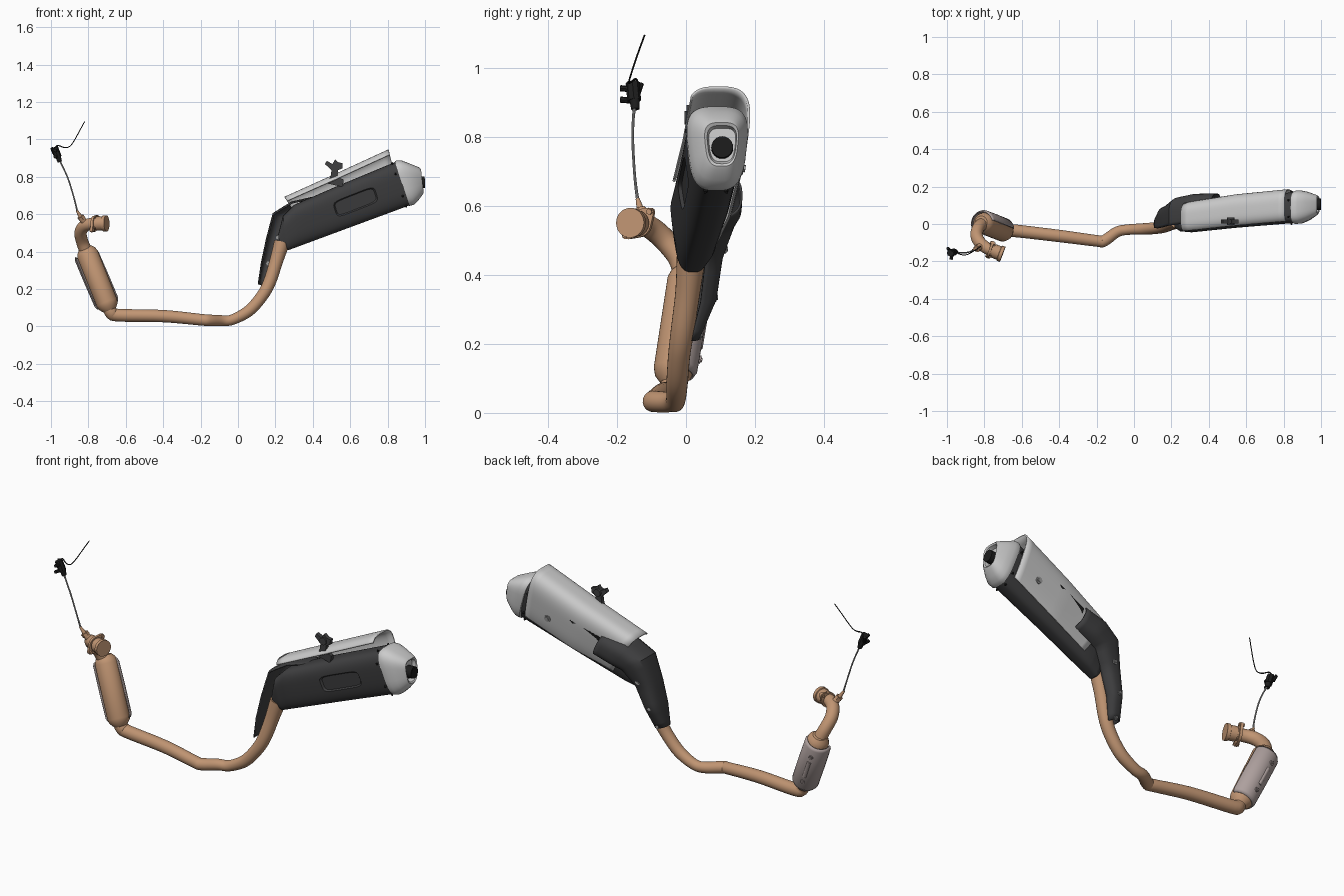
import bpy, bmesh, math
from mathutils import Vector as V

if "Cube" in bpy.data.objects:
    bpy.data.objects.remove(bpy.data.objects["Cube"])


def material(name, col):
    m = bpy.data.materials.new(name)
    m.diffuse_color = (*col, 1)
    m.use_nodes = True
    m.node_tree.nodes["Principled BSDF"].inputs["Base Color"].default_value = m.diffuse_color
    return m


COPPER = material("copper", (0.53, 0.30, 0.17))
DARK = material("dark_grey", (0.05, 0.05, 0.052))
BLACK = material("black", (0.012, 0.012, 0.012))
PINK = material("dull_pink_steel", (0.42, 0.35, 0.34))
STEEL = material("bolt_steel", (0.35, 0.35, 0.35))


def smooth(ob, angle=35):
    bpy.ops.object.select_all(action='DESELECT')
    ob.select_set(True)
    bpy.context.view_layer.objects.active = ob
    bpy.ops.object.shade_smooth_by_angle(angle=math.radians(angle))


def loft(name, rings, mat=None, closed=True, caps=(True, True), solid=0):
    bm = bmesh.new()
    rows = [[bm.verts.new(p) for p in r] for r in rings]
    n = len(rows[0])
    for a, b in zip(rows, rows[1:]):
        for i in range(n if closed else n - 1):
            j = (i + 1) % n
            bm.faces.new((a[i], a[j], b[j], b[i]))
    if closed:
        for flag, r in zip(caps, (rows[0], rows[-1])):
            if flag:
                bm.faces.new(r)
    bmesh.ops.recalc_face_normals(bm, faces=bm.faces)
    me = bpy.data.meshes.new(name)
    bm.to_mesh(me)
    bm.free()
    ob = bpy.data.objects.new(name, me)
    bpy.context.collection.objects.link(ob)
    if mat:
        me.materials.append(mat)
    smooth(ob)
    if solid:
        m = ob.modifiers.new("thickness", 'SOLIDIFY')
        m.thickness, m.offset = solid, 0
    return ob


def tube(name, pts, mat, n=24, res=5, caps=(True, True), curved=True):
    """Tube through (x, y, z, radius) points, optionally smoothed."""
    P = [V(p) for p in pts]
    path = []
    for i in range(len(P) - 1):
        a, b, c, d = P[max(i - 1, 0)], P[i], P[i + 1], P[min(i + 2, len(P) - 1)]
        for k in range(res if curved else 1):
            t = k / res
            path.append(0.5 * (2 * b + (c - a) * t + (2 * a - 5 * b + 4 * c - d) * t * t
                               + (3 * b - a - 3 * c + d) * t ** 3))
    path.append(P[-1])
    rings, u = [], None
    for i, q in enumerate(path):
        d = (path[min(i + 1, len(path) - 1)].xyz - path[max(i - 1, 0)].xyz).normalized()
        u = d.orthogonal() if u is None else u - d * u.dot(d)
        u.normalize()
        w = d.cross(u)
        rings.append([q.xyz + q.w * (u * math.cos(a) + w * math.sin(a))
                      for a in (2 * math.pi * k / n for k in range(n))])
    return loft(name, rings, mat, caps=caps)


def rod(name, a, b, r1, r2=None, mat=None, n=20):
    return tube(name, [(*a, r1), (*b, r1 if r2 is None else r2)], mat, n, curved=False)


def bolt(name, p, d, r=0.012, mat=STEEL):
    p, d = V(p), V(d).normalized()
    rod(name, p - d * 0.006, p + d * 0.004, r, mat=mat, n=16)
    rod(name + "_head", p, p + d * 0.009, r * 0.6, mat=mat, n=6)


def spow(c, e=0.62):
    return math.copysign(abs(c) ** e, c)


def sect(stations, f, deg, taper=0.6, grow=0):
    """Point on the muffler skin; station = bottom x,z, top x,z, centre y, half width."""
    i = min(int(f), len(stations) - 2)
    bx, bz, tx, tz, yc, hw = [p + (q - p) * (f - i) for p, q in zip(stations[i], stations[i + 1])]
    a = math.radians(deg)
    v = (spow(math.sin(a)) + 1) / 2
    y = yc + spow(math.cos(a)) * (hw + grow) * (taper + (1 - taper) * v)
    return V((bx + (tx - bx) * v, y, bz + (tz - bz) * v))


def skin(stations, steps, angles, taper=0.6):
    n = (len(stations) - 1) * steps
    return [[sect(stations, k / steps, a, taper) for a in angles] for k in range(n + 1)]


FULL = [k * 7.5 for k in range(48)]

# muffler body with a shallow pressed panel on the front side
BODY = [(.225, .42, .215, .49, .012, .035), (.27, .408, .24, .59, .02, .068),
        (.33, .43, .30, .65, .03, .086), (.60, .53, .53, .75, .06, .092),
        (.925, .65, .85, .883, .089, .095)]
body = loft("muffler_body", skin(BODY, 5, FULL), DARK)
c = sect(BODY, 3.2, 180)
ax = (sect(BODY, 3.6, 180) - sect(BODY, 3.0, 180)).normalized()
up = (sect(BODY, 3.2, 150) - sect(BODY, 3.2, 210)).normalized()
nrm = ax.cross(up).normalized()
cutter = loft("panel_cutter", [[c + nrm * s + ax * (w * spow(math.cos(a), .35)) + up * (h * spow(math.sin(a), .4))
              for a in (2 * math.pi * (k + .5) / 32 for k in range(32))]
              for s, w, h in ((-.009, .112, .038), (.02, .135, .06))])
cutter.hide_render = True
m = body.modifiers.new("panel", 'BOOLEAN')
m.operation, m.object, m.solver = 'DIFFERENCE', cutter, 'EXACT'
bpy.context.view_layer.objects.active = body
bpy.ops.object.modifier_apply(modifier="panel")
bpy.data.objects.remove(cutter)
smooth(body, 25)

# end cap with square recess and outlet
CAP = [(.915, .644, .838, .882, .088, .096), (.925, .646, .848, .888, .09, .098),
       (.942, .652, .872, .888, .091, .097), (.965, .675, .915, .872, .095, .084),
       (.988, .705, .965, .852, .10, .062), (.993, .715, .978, .842, .103, .054),
       (.988, .722, .974, .833, .104, .047), (.965, .728, .955, .825, .105, .043)]
loft("end_cap", skin(CAP, 1, FULL, .75))
tube("outlet_pipe", [(.955, .105, .768, .032), (.999, .105, .771, .031), (.999, .105, .771, .024),
                     (.967, .105, .77, .023)], BLACK, curved=False)
for k, a in enumerate((20, 75, 110, 160, 200, 250, 290, 340)):
    p = sect(BODY, 3.92, a)
    bolt(f"rim_rivet_{k}", p, p - V((.86, .088, .76)), .006, BLACK)

# silver cover over the top and back side of the muffler
COVER = [(.40, .455, .25, .69, .033, .092), (.62, .53, .52, .812, .068, .100),
         (.88, .64, .805, .943, .094, .102)]
loft("silver_cover", skin(COVER, 8, [-38 + 5 * k for k in range(35)]), closed=False, solid=.007)
loft("cover_slot", [[sect(COVER, f, a, grow=g) for f, a in ((.42, -14), (.52, 14), (1.15, 10))]
                    for g in (-.004, .006)], BLACK)
for k, f in enumerate((.3, 1.55)):
    p = sect(COVER, f, -4, grow=.005)
    bolt(f"cover_bolt_{k}", p, (-.05, 1, -.15), .018)

# dark heat guard wrapping the rising pipe
GUARD = [(.14, .0, .217, -.97, .25, .032, .036), (.166, .015, .33, -.97, .2, .042, .07),
         (.203, .025, .45, -.97, .24, .053, .078), (.255, .045, .56, -.83, .55, .08, .095),
         (.33, .06, .60, -.55, .83, .078, .098), (.44, .075, .63, -.4, .9, .07, .085)]
rings = []
for i in range(len(GUARD) - 1):
    for k in range(4 if i < len(GUARD) - 2 else 5):
        x, y, z, dx, dz, w, h = [p + (q - p) * k / 4 for p, q in zip(GUARD[i], GUARD[i + 1])]
        rings.append([V((x + dx * w * spow(math.cos(a), .7), y + h * spow(math.sin(a), .7), z + dz * w * spow(math.cos(a), .7)))
                      for a in (math.radians(-25 + 10 * j) for j in range(20))])
loft("heat_guard", rings, DARK, closed=False, solid=.007)
for k, p in enumerate(((.145, .038, .225), (.162, .083, .335), (.215, .112, .475))):
    bolt(f"guard_bolt_{k}", p, (-.2, 1, 0), .013)

# hanger bracket on top of the muffler
outline = [(.475, .765), (.495, .80), (.50, .835), (.465, .868), (.475, .885), (.505, .868), (.52, .893),
           (.535, .878), (.56, .872), (.558, .845), (.535, .835), (.53, .80), (.565, .785), (.56, .745)]
loft("hanger_bracket", [[V((x, y, z)) for x, z in outline] for y in (.002, .024)], DARK)
rod("hanger_bush", (.518, -.005, .855), (.518, .035, .855), .02, mat=DARK)

# copper pipe: header, catalyst and mid pipe
HEAD = V((.93, -.35, .03)).normalized()
F = V((-.735, -.15, .55))
tube("header_pipe", [(-.74, -.148, .55, .032), (-.785, -.13, .548, .032), (-.823, -.10, .535, .033),
                     (-.842, -.06, .50, .033), (-.832, -.02, .45, .033), (-.81, .0, .395, .035)],
     COPPER, caps=(False, True))
tube("catalyst", [(-.818, .008, .42, .035), (-.812, .006, .405, .05), (-.804, .004, .385, .058),
                  (-.700, -.036, .125, .058), (-.693, -.038, .105, .052), (-.685, -.04, .085, .034)],
     COPPER, 32, curved=False)
tube("mid_pipe", [(-.695, -.04, .11, .034), (-.678, -.038, .075, .035), (-.64, -.036, .06, .034),
                  (-.40, -.064, .055, .033), (-.20, -.09, .036, .031), (-.16, -.09, .033, .031),
                  (-.09, -.042, .031, .029), (-.03, -.03, .036, .028), (.06, -.026, .085, .031),
                  (.13, -.02, .165, .032), (.17, -.01, .24, .034), (.205, .005, .35, .036),
                  (.235, .015, .45, .042)], COPPER)

# header flange with two ears, collar and studs
u = V((0, .76, .65))
u = (u - HEAD * u.dot(HEAD)).normalized()
w = HEAD.cross(u)
ring = [u * ((.04 + .022 * abs(math.cos(a)) ** 6) * math.cos(a)) + w * (.04 * math.sin(a))
        for a in (2 * math.pi * k / 48 for k in range(48))]
loft("header_flange", [[F - HEAD * .035 + HEAD * s + q for q in ring] for s in (-.007, .007)], COPPER)
A, B = F - HEAD * .02, F + HEAD * .035
tube("header_collar", [(*A, .038), (*(B - HEAD * .02), .038), (*(B - HEAD * .018), .043), (*B, .043), (*B, .031),
                       (*(A + HEAD * .005), .03)], COPPER, 32, curved=False)
for k, s in enumerate((-1, 1)):
    p = F - HEAD * .035 + u * (.05 * s)
    rod(f"flange_stud_{k}", p - HEAD * .014, p + HEAD * .014, .009, mat=COPPER, n=6)

# pink steel guard on the back of the catalyst
T, L = V((-.808, .006, .375)), V((-.703, -.035, .13))
d = (L - T).normalized()
side = V((-.3, 1, 0))
side = (side - d * side.dot(d)).normalized()
cross = d.cross(side)
loft("catalyst_guard", [[T.lerp(L, f) + side * (r * math.cos(a)) + cross * (r * math.sin(a))
                         for a in (math.radians(-95 + 10 * k) for k in range(20))]
                        for f, r in ((-.06, .058), (0, .066), (.5, .067), (1, .066), (1.06, .058))],
     PINK, closed=False, solid=.005)
for k, f in enumerate((.17, .83)):
    bolt(f"catalyst_bolt_{k}", T.lerp(L, f) + side * .069, side, .012, PINK)
rod("catalyst_rib", T.lerp(L, .3) + side * .062, T.lerp(L, .7) + side * .062, .012, mat=PINK)

# oxygen sensor, lead and plug
rod("sensor_boss", (-.815, -.115, .55), (-.838, -.13, .58), .02, .016, COPPER)
rod("sensor_nut", (-.832, -.127, .573), (-.842, -.132, .588), .02, mat=COPPER, n=6)
rod("sensor_tip", (-.838, -.13, .58), (-.862, -.14, .62), .012, .006, COPPER)
tube("sensor_lead", [(-.858, -.139, .61, .005), (-.875, -.148, .68, .004), (-.905, -.154, .78, .004),
                     (-.935, -.153, .85, .004), (-.958, -.148, .895, .005)], STEEL, 8)
rod("plug_lower", (-.953, -.147, .88), (-.965, -.15, .92), .012, .017, BLACK, 12)
rod("plug_body", (-.962, -.15, .905), (-.982, -.155, .957), .02, mat=BLACK, n=8)
for k, z in enumerate((.905, .938)):
    rod(f"plug_tab_{k}", (-.972, -.155, z), (-.978, -.19, z + .003), .009, mat=BLACK, n=8)
rod("plug_clip", (-.985, -.14, .925), (-.996, -.13, .955), .008, mat=BLACK, n=8)
tube("loose_wire", [(-.98, -.14, .95, .004), (-.965, -.145, .968, .003), (-.93, -.162, .957, .003),
                    (-.90, -.165, .962, .0025), (-.875, -.155, .995, .0025), (-.85, -.14, 1.04, .0025),
                    (-.82, -.12, 1.095, .0025)], BLACK, 8)
